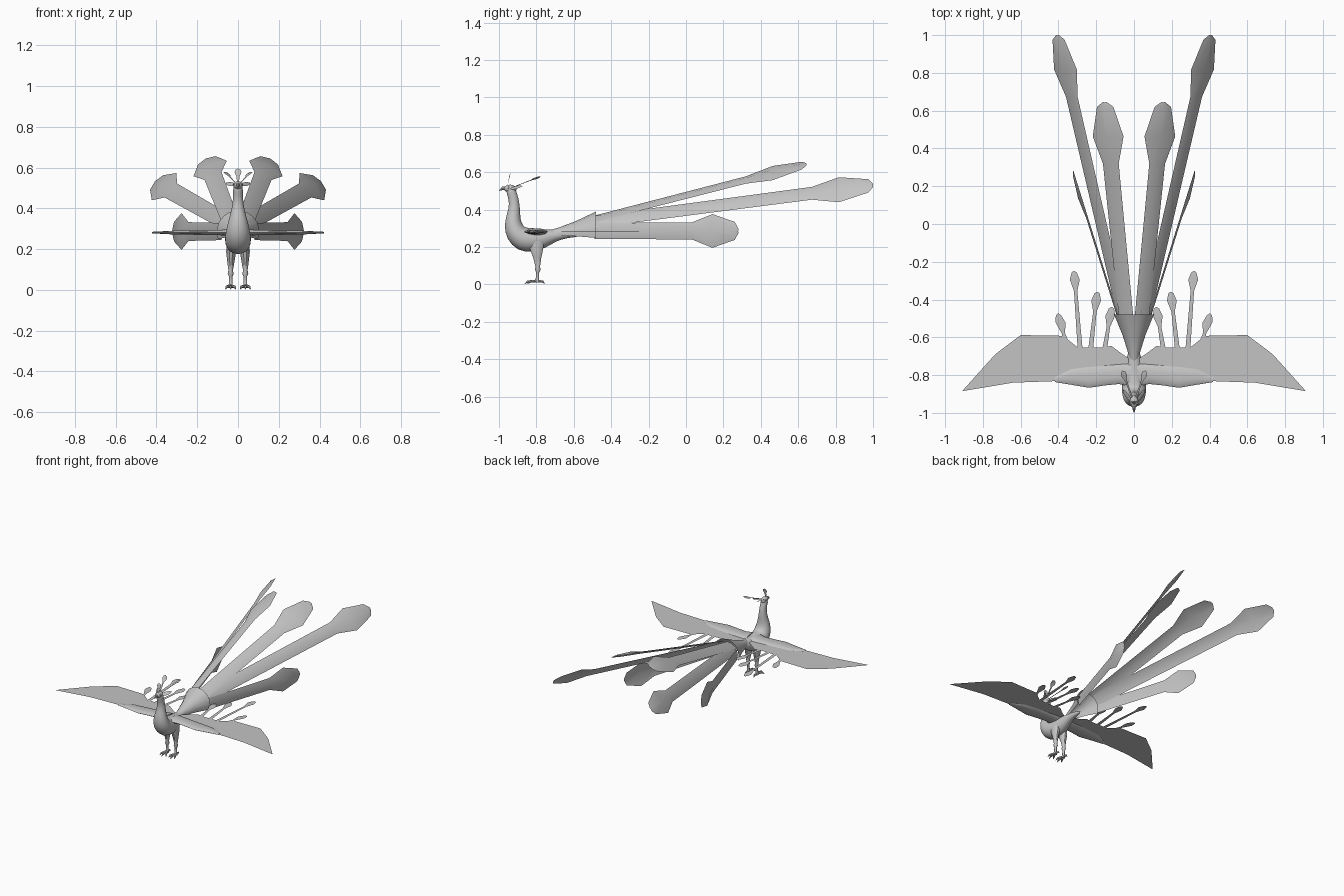
import bpy, bmesh
from math import sin, cos, pi, radians
from mathutils import Vector as V

cube = bpy.data.objects.get("Cube")
if cube:
    bpy.data.objects.remove(cube, do_unlink=True)

grey = bpy.data.materials.new("plain_grey")
grey.use_nodes = True
grey.diffuse_color = (0.55, 0.55, 0.55, 1)
grey.node_tree.nodes["Principled BSDF"].inputs["Base Color"].default_value = (0.55, 0.55, 0.55, 1)


def finish(name, bm, mirror=False, subdiv=0, solid=False):
    """Turn a bmesh into a shaded object with optional modifiers."""
    bmesh.ops.remove_doubles(bm, verts=bm.verts, dist=0.0002)
    if solid:
        bmesh.ops.recalc_face_normals(bm, faces=bm.faces)
    mesh = bpy.data.meshes.new(name)
    bm.to_mesh(mesh)
    bm.free()
    mesh.materials.append(grey)
    mesh.polygons.foreach_set("use_smooth", [True] * len(mesh.polygons))
    mesh.set_sharp_from_angle(angle=radians(40))
    ob = bpy.data.objects.new(name, mesh)
    bpy.context.collection.objects.link(ob)
    if mirror:
        ob.modifiers.new("Mirror", "MIRROR").use_mirror_merge = False
    if subdiv:
        mod = ob.modifiers.new("Subdivision", "SUBSURF")
        mod.levels = mod.render_levels = subdiv
    return ob


def skin(rows, closed=False):
    """Join rows of points with quads; closed rows become a capped tube."""
    bm = bmesh.new()
    grid = [[bm.verts.new(p) for p in row] for row in rows]
    n = len(rows[0])
    for a, b in zip(grid, grid[1:]):
        for i in range(n if closed else n - 1):
            j = (i + 1) % n
            bm.faces.new((a[i], a[j], b[j], b[i]))
    if closed:
        bm.faces.new(grid[0])
        bm.faces.new(grid[-1])
    return bm


def loft(name, stations, side=(1, 0, 0), sides=8, **options):
    """Elliptical rings along a path: (position, half width, half height)."""
    pts = [V(s[0]) for s in stations]
    rows = []
    for i, (p, w, h) in enumerate(stations):
        tangent = pts[min(i + 1, len(pts) - 1)] - pts[max(i - 1, 0)]
        other = tangent.cross(V(side)).normalized()
        across = other.cross(tangent).normalized()
        rows.append([pts[i] + across * w * cos(k * 2 * pi / sides)
                     + other * h * sin(k * 2 * pi / sides) for k in range(sides)])
    return finish(name, skin(rows, True), solid=True, **options)


def blade(name, base, tip, across, profile, ridge=0.0, **options):
    """Thin ridged feather: profile holds (fraction of length, half width)."""
    base, tip, across = V(base), V(tip), V(across).normalized()
    up = across.cross(tip - base).normalized()
    widest = max(w for t, w in profile)
    rows = []
    for t, w in profile:
        p = base.lerp(tip, t)
        rows.append([p - across * w, p + up * ridge * w / widest, p + across * w])
    return finish(name, skin(rows), **options)


# Body and neck, from rump to crown
loft("body", [((0, y, z), w, h) for y, z, w, h in (
    (-.57, .262, .008, .008), (-.64, .268, .022, .02), (-.70, .262, .036, .032),
    (-.76, .245, .052, .052), (-.82, .236, .062, .068), (-.875, .24, .067, .07),
    (-.912, .275, .063, .06), (-.925, .32, .053, .048), (-.924, .36, .042, .039),
    (-.918, .40, .031, .032), (-.919, .44, .026, .028), (-.927, .475, .024, .027),
    (-.936, .50, .025, .026), (-.94, .525, .018, .02))], sides=14, subdiv=1)

# Head and beak
loft("head", [((0, -.905, .505), .008, .008), ((0, -.92, .51), .021, .02),
              ((0, -.94, .513), .025, .024), ((0, -.962, .512), .018, .017),
              ((0, -.972, .511), .01, .01)], sides=12, subdiv=1)
loft("beak", [((0, -.962, .514), .011, .012), ((0, -.98, .514), .008, .009),
              ((0, -1.0, .5), .001, .001)])
loft("eye", [((x, -.952, .518), r, r) for x, r in ((.014, .007), (.021, .006), (.024, .002))],
     side=(0, 1, 0), mirror=True)

# Crest feathers
spoon = [(0, .004), (.6, .005), (.8, .016), (.93, .013), (1, 0)]
blade("centre_crest", (0, -.955, .525), (0, -.938, .595), (1, 0, 0),
      [(0, .004), (.45, .008), (.75, .017), (.92, .012), (1, 0)], .003)
blade("back_crest", (.01, -.92, .522), (.062, -.775, .578), (1, -.35, .25), spoon, .004, mirror=True)
blade("cheek_feather", (.012, -.945, .512), (.06, -.875, .525), (.6, -.4, -.6),
      [(0, .004), (.4, .014), (.8, .011), (1, 0)], .004, mirror=True)

# Legs and feet
loft("leg", [((x, y, z), w, h) for x, y, z, w, h in (
    (.032, -.80, .23, .024, .042), (.034, -.798, .185, .024, .036),
    (.035, -.795, .14, .018, .022), (.036, -.793, .095, .011, .013),
    (.036, -.793, .078, .015, .016), (.036, -.793, .066, .009, .009),
    (.036, -.795, .03, .009, .009), (.036, -.797, .01, .013, .013))], sides=10, mirror=True)
for label, dx, dy in (("inner", -.026, -.05), ("middle", 0, -.066),
                      ("outer", .026, -.05), ("back", 0, .042)):
    loft(label + "_toe", [((.036 + dx * t, -.797 + dy * t, z), r, r) for t, z, r in (
        (0, .018, .009), (.45, .017, .007), (.75, .015, .007), (1, .003, .001))],
        side=(dy, -dx, 0), sides=6, mirror=True)

# Flat wing sheet
bm = bmesh.new()
outline = ((.03, -.83), (.11, -.84), (.24, -.862), (.42, -.832), (.64, -.84), (.91, -.885),
           (.735, -.69), (.6, -.588), (.375, -.592), (.3, -.652), (.16, -.655),
           (.12, -.645), (.06, -.69), (.03, -.71))
bm.faces.new([bm.verts.new((x, y, .281)) for x, y in outline])
bmesh.ops.triangulate(bm, faces=bm.faces)
finish("wing", bm, mirror=True)

# Thickened leading arm of the wing
loft("wing_arm", [((x, y, .281), chord, thick) for x, y, chord, thick in (
    (.02, -.80, .06, .02), (.08, -.795, .052, .014), (.16, -.803, .052, .012),
    (.24, -.812, .055, .011), (.33, -.81, .042, .009), (.42, -.825, .012, .004))],
    side=(0, 1, 0), sides=10, mirror=True)

# Streamers trailing from the wing
for i, (x0, y0, x1, y1) in enumerate(((.155, -.66, .118, -.44), (.23, -.665, .195, -.36),
                                      (.285, -.665, .317, -.25), (.365, -.61, .402, -.475))):
    length = y1 - y0
    blade(f"wing_streamer_{i + 1}", (x0, y0, .281), (x1, y1, .281), (1, 0, 0),
          [(0, .013), (1 - .105 / length, .009), (1 - .045 / length, .026),
           (1 - .008 / length, .014), (1, .004)], .003, mirror=True)

# Arched tail cover
rows = []
for y, z, r in ((-.74, .268, .02), (-.68, .272, .032), (-.59, .278, .06), (-.48, .285, .105)):
    rows.append([(r * cos(a), y, z + r * sin(a)) for a in
                 [radians(200 - 22 * k) for k in range(11)]])
finish("tail_cover", skin(rows))

# Long tail feathers, fanned from the top outwards
for label, base, tip, angle in (
        ("upper", (.042, -.49, .35), (.155, .645, .642), 25),
        ("middle", (.06, -.49, .335), (.405, 1.0, .53), 48),
        ("lower", (.08, -.49, .286), (.32, .28, .286), 90)):
    a = radians(angle)
    length = (V(tip) - V(base)).length
    head = 1.3 if label != "lower" else 1
    blade(label + "_tail_feather", base, tip, (cos(a), 0, -sin(a)),
          [(0, .042), (1 - .26 * head / length, .046), (1 - .145 * head / length, .09),
           (1 - .02 * head / length, .048), (1, .012)], .02, mirror=True)
